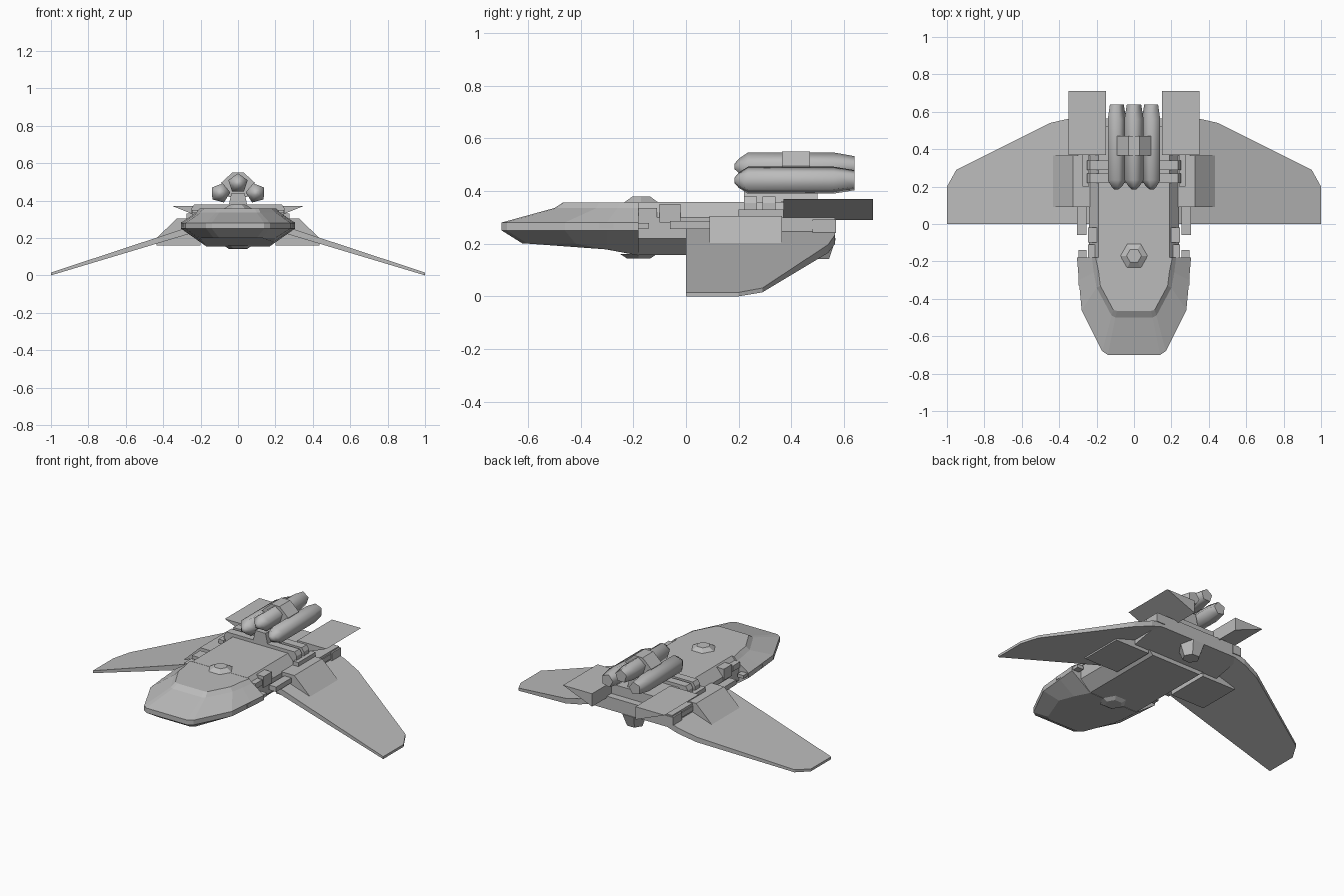
import bpy
import bmesh
from math import radians, sin, cos, tau
from mathutils import Matrix, Vector

default_cube = bpy.data.objects.get("Cube")
if default_cube:
    bpy.data.objects.remove(default_cube, do_unlink=True)

hull_grey = bpy.data.materials.new("hull grey")
hull_grey.use_nodes = True
grey = (0.5, 0.5, 0.5, 1)
hull_grey.diffuse_color = grey
hull_grey.node_tree.nodes["Principled BSDF"].inputs["Base Color"].default_value = grey


def finish(name, mesh_builder, mirrored=False):
    """Turn a bmesh into a named object, optionally mirrored across x."""
    bmesh.ops.recalc_face_normals(mesh_builder, faces=mesh_builder.faces)
    mesh = bpy.data.meshes.new(name)
    mesh_builder.to_mesh(mesh)
    mesh_builder.free()
    mesh.materials.append(hull_grey)
    part = bpy.data.objects.new(name, mesh)
    bpy.context.collection.objects.link(part)
    if mirrored:
        part.modifiers.new("mirror", "MIRROR")
    return part


def loft(name, rings, mirrored=False):
    """Skin a list of equal-length rings of points and cap both ends."""
    builder = bmesh.new()
    loops = [[builder.verts.new(point) for point in ring] for ring in rings]
    count = len(loops[0])
    for lower, upper in zip(loops, loops[1:]):
        for i in range(count):
            j = (i + 1) % count
            builder.faces.new((lower[i], lower[j], upper[j], upper[i]))
    builder.faces.new(loops[0])
    builder.faces.new(loops[-1])
    return finish(name, builder, mirrored)


def prism(name, profile, front, back, mirrored=False):
    """Extrude an x-z profile along y."""
    return loft(name, [[(x, y, z) for x, z in profile] for y in (front, back)], mirrored)


def box(name, x_range, y_range, z_range, mirrored=False):
    (left, right), (low, high) = x_range, z_range
    profile = [(left, low), (right, low), (right, high), (left, high)]
    return prism(name, profile, *y_range, mirrored)


def symmetric(half):
    """Close a half outline by reflecting it across x."""
    return half + [(-point[0], *point[1:]) for point in reversed(half)]


def dome(name, y, base, tip, wide, narrow, sides=6):
    def ring(radius, z):
        return [(radius * cos(tau * i / sides), y + radius * sin(tau * i / sides), z)
                for i in range(sides)]
    return loft(name, [ring(wide, base), ring(narrow, tip)])


# Command head: stacked outlines from belly to roof
belly_edge = [(.10, -.62, .2), (.13, -.6, .2), (.2, -.42, .2), (.19, -.3, .178), (.17, -.18, .155)]
rim_edge = [(.14, -.7), (.17, -.68), (.28, -.46), (.295, -.3), (.305, -.18)]
shoulder = [(.1, -.5), (.12, -.49), (.2, -.34), (.215, -.26), (.225, -.18)]
roof = [(.09, -.465), (.11, -.46), (.18, -.33), (.19, -.25), (.205, -.18)]


def at_height(outline, z):
    return [(x, y, z) for x, y in outline]


head_rings = [belly_edge, at_height(rim_edge, .25), at_height(rim_edge, .28),
              at_height(shoulder, .335), at_height(roof, .357)]
loft("command_head", [symmetric(ring) for ring in head_rings])
box("head_side_notch", (.255, .297), (-.33, -.14), (.258, .278), True)

# Neck and main hull
neck_profile = [(.17, .157), (.24, .22), (.24, .3), (.19, .358)]
prism("main_hull", symmetric(neck_profile), -.18, .37)
box("shoulder_block", (.17, .247), (-.1, -.02), (.28, .35), True)
box("side_hatch", (.2, .245), (-.18, -.11), (.3, .335), True)

# Rear hull, its belly sloping upward to the tail
loft("rear_hull", [[(-.3, y, low), (.3, y, low), (.3, y, .3), (-.3, y, .3)]
                   for y, low in ((.36, .18), (.565, .22))])
box("tail_block", (-.15, .15), (.36, .52), (.28, .36))

# Sensor domes
dome("upper_sensor", -.17, .35, .378, .085, .04)
dome("lower_sensor", -.18, .16, .143, .08, .05)
dome("tail_sensor", .5, .22, .142, .08, .05)

# Drooping wings, thin at the tips
wing_plan = [(.15, 0), (1, 0), (1, .2), (.95, .29), (.45, .54), (.34, .565), (.15, .565)]
loft("wing", [[(x, y, lift + (1 - x) * slope) for x, y in wing_plan]
              for lift, slope in ((0, .3), (.015, .33))], True)

# Wing root pods with sloping outer sides
pod_profile = [(.2, .16), (.435, .16), (.435, .2), (.325, .305), (.2, .305)]
prism("wing_root_pod", pod_profile, .09, .365, True)

# Side cannons
box("cannon_barrel", (.255, .305), (-.06, .5), (.255, .285), True)
box("cannon_breech", (.25, .31), (.48, .57), (.24, .292), True)

# Ribs across the deck
for start in (.22, .29):
    rib_profile = [(.25, .29), (.25, .355), (.235, .378)]
    prism("deck_rib", symmetric(rib_profile), start, start + .05)
box("rib_side_rail", (.24, .275), (.2, .37), (.29, .33), True)

# Wedge-shaped tail panels
prism("tail_panel", [(.15, .29), (.15, .37), (.35, .37), (.27, .29)][:3], .37, .71, True)

# Launcher pylon and clamp
prism("launcher_pylon", symmetric([(.055, .35), (.035, .44)]), .22, .5)
prism("launcher_clamp", symmetric([(.05, .42), (.09, .495), (.03, .55)]), .365, .47)

# Rocket tubes: five-sided, pointed nose and tapered tail
tube_stations = [(.185, .012), (.2, .03), (.235, .054), (.56, .054), (.64, .04)]
for name, x, z, roll in (("right_rocket", -.095, .44, 15),
                         ("top_rocket", 0, .492, 0),
                         ("left_rocket", .095, .44, -15)):
    rings = []
    for y, radius in tube_stations:
        spin = [Matrix.Rotation(radians(roll) + tau * i / 5, 3, "Y") for i in range(5)]
        rings.append([Vector((x, y, z)) + turn @ Vector((0, 0, radius)) for turn in spin])
    rocket = loft(name, rings)
    bpy.ops.object.select_all(action="DESELECT")
    rocket.select_set(True)
    bpy.context.view_layer.objects.active = rocket
    bpy.ops.object.shade_smooth_by_angle(angle=radians(75))
